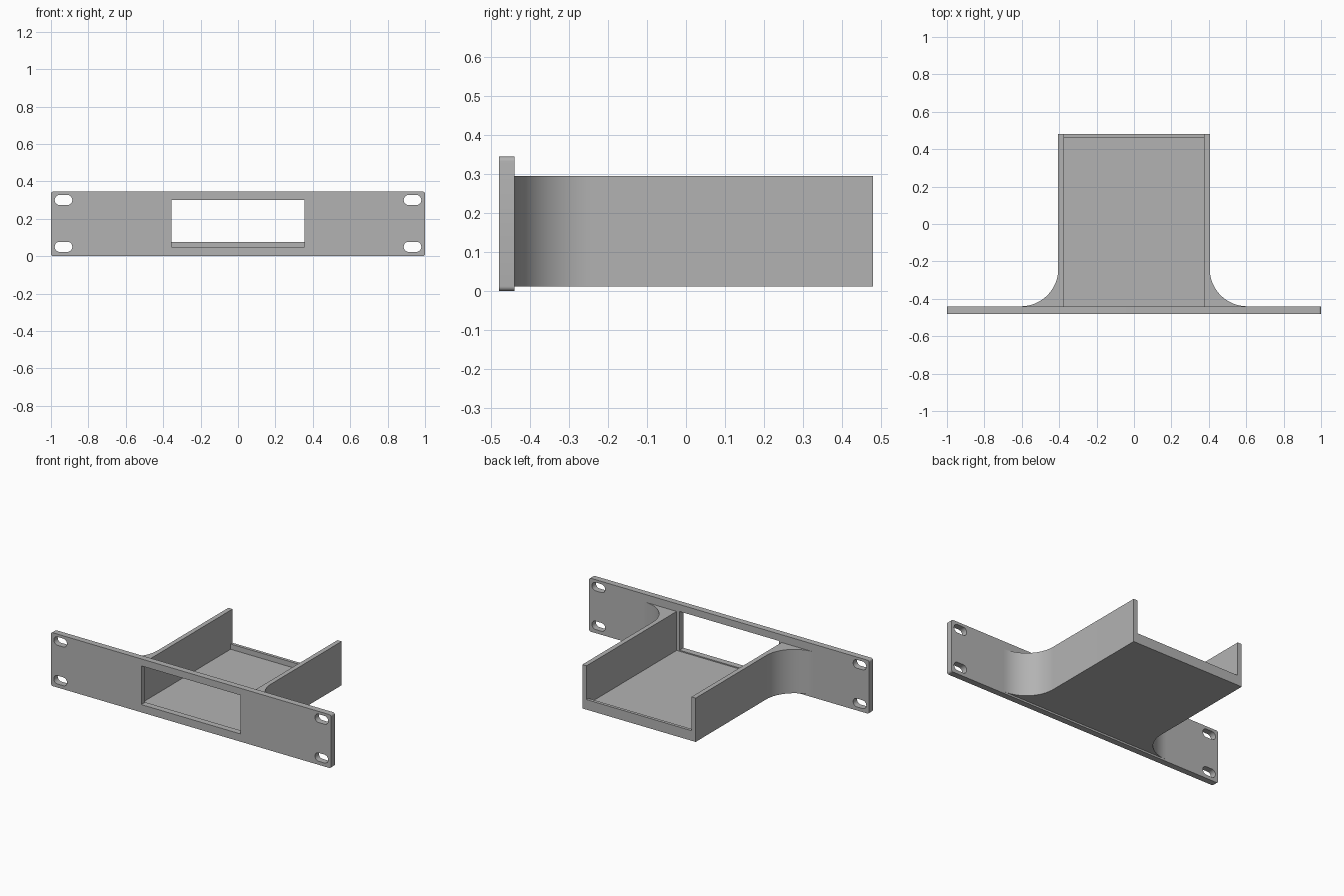
import bpy
from math import pi, cos, sin

old = bpy.data.objects.get("Cube")
if old:
    bpy.data.objects.remove(old, do_unlink=True)

grey = bpy.data.materials.new("plain grey")
grey.use_nodes = True
colour = (0.45, 0.45, 0.45, 1)
grey.diffuse_color = colour
grey.node_tree.nodes["Principled BSDF"].inputs["Base Color"].default_value = colour

BACK = -0.44       # rear face of the plate
END = 0.48         # rear end of the tray
BASE, TOP = 0.012, 0.295


def arc(cx, cy, r, start, end, steps):
    return [(cx + r * cos(start + (end - start) * i / steps),
             cy + r * sin(start + (end - start) * i / steps)) for i in range(steps + 1)]


def rounded(cx, cy, w, h, r, steps):
    """Outline of a rectangle with rounded corners."""
    pts = []
    for k, (sx, sy) in enumerate([(1, 1), (-1, 1), (-1, -1), (1, -1)]):
        pts += arc(cx + sx * (w / 2 - r), cy + sy * (h / 2 - r), r,
                   k * pi / 2, (k + 1) * pi / 2, steps)
    return pts


def slab(name, outlines, thickness):
    """Extrude closed outlines; inner outlines become holes."""
    curve = bpy.data.curves.new(name, "CURVE")
    curve.dimensions = "2D"
    curve.fill_mode = "BOTH"
    curve.extrude = thickness / 2
    for pts in outlines:
        spline = curve.splines.new("POLY")
        spline.points.add(len(pts) - 1)
        for p, (x, y) in zip(spline.points, pts):
            p.co = (x, y, 0, 1)
        spline.use_cyclic_u = True
    obj = bpy.data.objects.new(name, curve)
    bpy.context.collection.objects.link(obj)
    select(obj)
    bpy.ops.object.convert(target="MESH")
    obj = bpy.context.object
    obj.data.materials.clear()
    obj.data.materials.append(grey)
    # Weld caps to sides so the slab is a closed solid
    bpy.ops.object.mode_set(mode="EDIT")
    bpy.ops.mesh.select_all(action="SELECT")
    bpy.ops.mesh.remove_doubles(threshold=0.0001)
    bpy.ops.mesh.normals_make_consistent(inside=False)
    bpy.ops.object.mode_set(mode="OBJECT")
    return obj


def select(obj):
    bpy.ops.object.select_all(action="DESELECT")
    obj.select_set(True)
    bpy.context.view_layer.objects.active = obj


def carve(obj, low, high):
    """Cut a box-shaped pocket out of a solid."""
    bpy.ops.mesh.primitive_cube_add(size=1, location=[(a + b) / 2 for a, b in zip(low, high)])
    cutter = bpy.context.object
    cutter.name = "pocket_cutter"
    cutter.hide_render = True
    cutter.scale = [b - a for a, b in zip(low, high)]
    cutter.data.materials.append(grey)
    select(obj)
    mod = obj.modifiers.new("pocket", "BOOLEAN")
    mod.operation = "DIFFERENCE"
    mod.solver = "EXACT"
    mod.object = cutter
    bpy.ops.object.modifier_apply(modifier=mod.name)
    bpy.data.objects.remove(cutter, do_unlink=True)


# Front plate with window and four mounting slots
holes = [[(-0.355, 0.05), (0.355, 0.05), (0.355, 0.3), (-0.355, 0.3)]]
for x in (-0.933, 0.933):
    for z in (0.05, 0.3):
        holes.append(rounded(x, z, 0.094, 0.054, 0.0265, 8))
plate = slab("front_plate", [rounded(0, 0.1725, 2, 0.345, 0.012, 5)] + holes, 0.04)
plate.rotation_euler.x = pi / 2
plate.location.y = BACK - 0.02

# Tray with flared side walls blending into the plate
flare = arc(0.605, BACK + 0.2, 0.2, 1.5 * pi, pi, 24)
right_side = flare + [(0.405, END)]
left_side = [(-x, y) for x, y in reversed(right_side)]
tray = slab("tray", [right_side + left_side], TOP - BASE)
tray.location.z = (BASE + TOP) / 2
bpy.context.view_layer.update()

# Hollow the tray, leaving a low lip at its open rear end
carve(tray, (-0.375, BACK - 0.1, 0.043), (0.375, END - 0.02, 0.5))
carve(tray, (-0.375, 0, 0.077), (0.375, END + 0.1, 0.5))

for part in (plate, tray):
    select(part)
    bpy.ops.object.shade_smooth_by_angle(angle=pi / 6)
